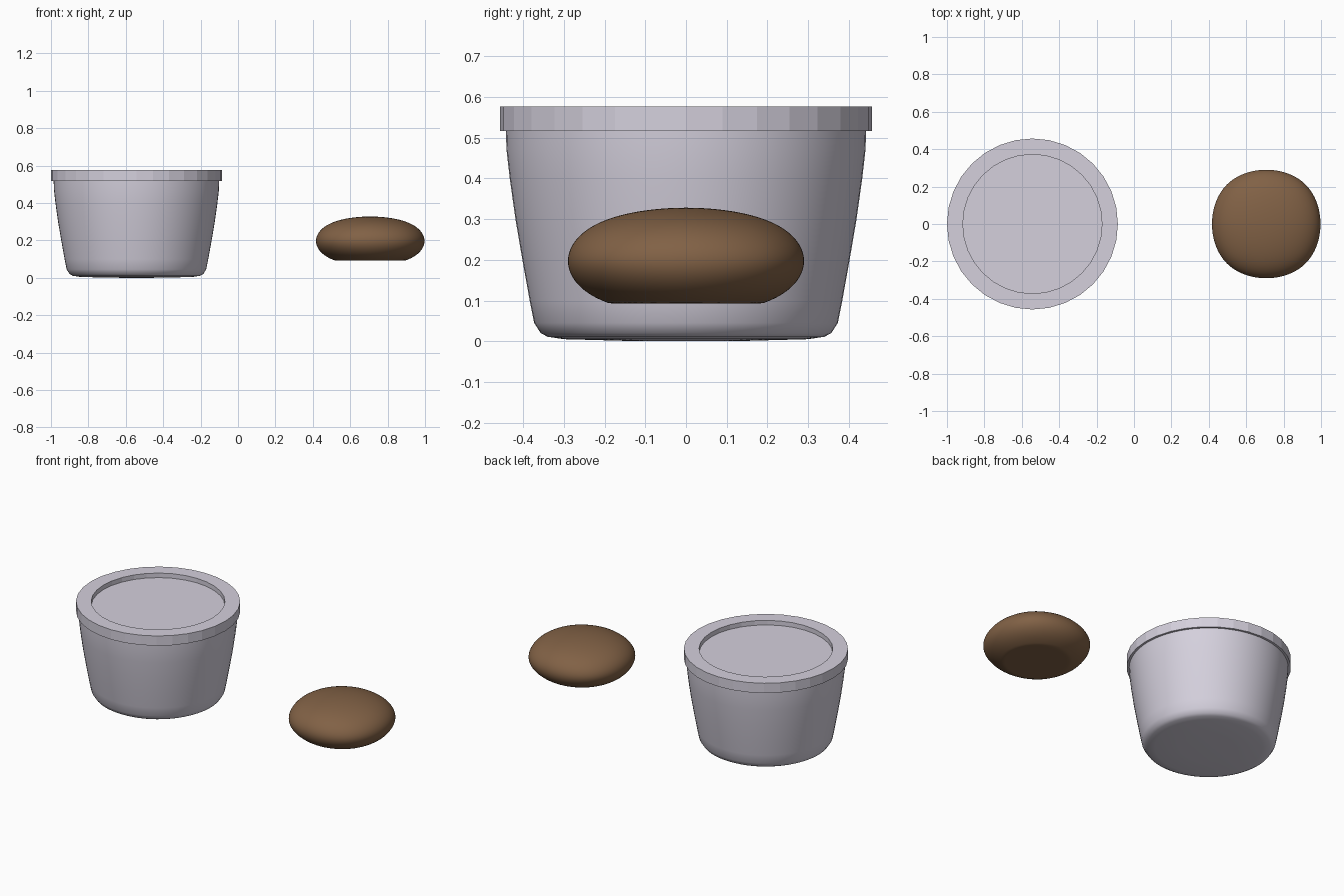
import bpy, bmesh, math

if "Cube" in bpy.data.objects:
    bpy.data.objects.remove(bpy.data.objects["Cube"])

def material(name, rgb):
    m = bpy.data.materials.new(name)
    m.diffuse_color = (*rgb, 1)
    m.use_nodes = True
    m.node_tree.nodes["Principled BSDF"].inputs["Base Color"].default_value = m.diffuse_color
    return m

def lathe(name, profile, x, sides, mat):
    """Revolve (radius, z) points about a vertical axis at x."""
    bm = bmesh.new()
    verts = [bm.verts.new((r, 0, z)) for r, z in profile]
    edges = [bm.edges.new(p) for p in zip(verts, verts[1:])]
    bmesh.ops.spin(bm, geom=verts + edges, cent=(0, 0, 0), axis=(0, 0, 1),
                   angle=2 * math.pi, steps=sides)
    bmesh.ops.remove_doubles(bm, verts=bm.verts, dist=1e-5)
    bmesh.ops.recalc_face_normals(bm, faces=bm.faces)
    me = bpy.data.meshes.new(name)
    bm.to_mesh(me)
    bm.free()
    ob = bpy.data.objects.new(name, me)
    bpy.context.collection.objects.link(ob)
    ob.location.x = x
    me.materials.append(mat)
    return ob

def smooth(ob, degrees):
    bpy.ops.object.select_all(action='DESELECT')
    ob.select_set(True)
    bpy.context.view_layer.objects.active = ob
    bpy.ops.object.shade_smooth_by_angle(angle=math.radians(degrees))

pale = material("pale_grey", (0.66, 0.63, 0.72))
brown = material("brown", (0.22, 0.12, 0.06))
TUB_X = -0.543

# Tapered tub body with a rounded foot, closed under the lid
body = lathe("tub_body", [
    (0, 0), (0.15, 0.001), (0.30, 0.005), (0.34, 0.011), (0.357, 0.02),
    (0.373, 0.045), (0.384, 0.10), (0.402, 0.20), (0.419, 0.30),
    (0.433, 0.40), (0.441, 0.47), (0.443, 0.53), (0, 0.53)],
    TUB_X, 64, pale)
smooth(body, 30)

# Faceted lid with a shallow recess in its top
lid = lathe("tub_lid", [
    (0, 0.517), (0.457, 0.517), (0.457, 0.577), (0.372, 0.577),
    (0.372, 0.549), (0, 0.549)],
    TUB_X, 32, pale)

# Soft squarish bun: a rounded, squashed cube with a flattened base
bpy.ops.mesh.primitive_cube_add(size=2, location=(0.707, 0, 0.197))
bun = bpy.context.object
bun.name = "bun"
for v in bun.data.vertices:
    v.co = (v.co.x * 0.3454, v.co.y * 0.3454, v.co.z * 0.156)
sub = bun.modifiers.new("round", 'SUBSURF')
sub.levels = sub.render_levels = 5
bpy.ops.object.modifier_apply(modifier=sub.name)
for v in bun.data.vertices:
    v.co.z = max(v.co.z, -0.104)
bun.data.materials.append(brown)
smooth(bun, 60)
